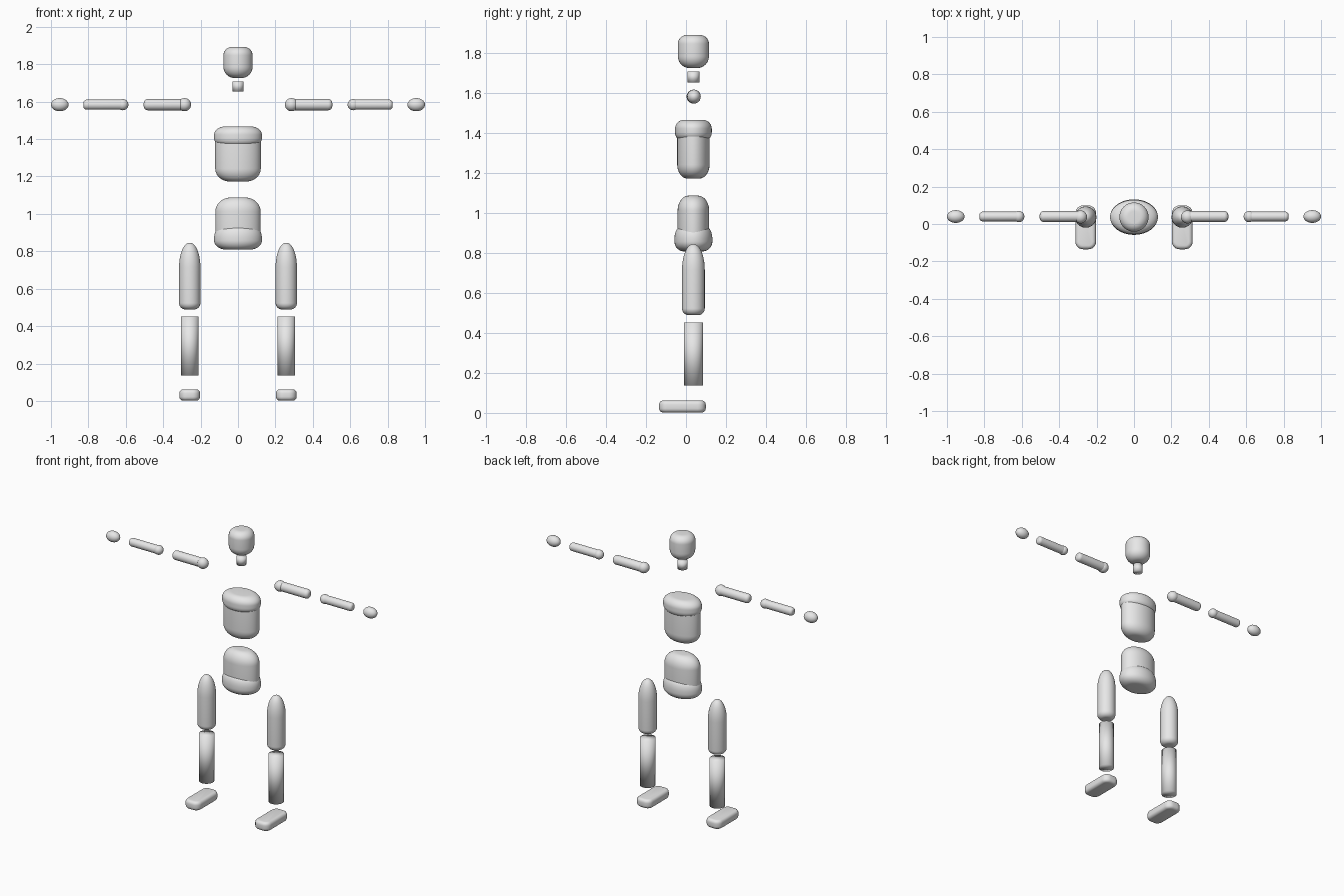
import bpy
import bmesh
import math
from mathutils import Matrix, Vector

cube = bpy.data.objects.get("Cube")
if cube:
    bpy.data.objects.remove(cube, do_unlink=True)

grey = bpy.data.materials.new("plain grey")
grey.use_nodes = True
grey.diffuse_color = (0.8, 0.8, 0.8, 1)
grey.node_tree.nodes["Principled BSDF"].inputs["Base Color"].default_value = (0.8, 0.8, 0.8, 1)

MID_Y = 0.037      # depth of the body's axis
SIDES = 48
STEPS = 10


def finish(name, bm, matrix=Matrix(), sharp=True):
    """Turn a bmesh into a smooth-shaded grey object."""
    bmesh.ops.transform(bm, matrix=matrix, verts=bm.verts)
    bmesh.ops.recalc_face_normals(bm, faces=bm.faces)
    mesh = bpy.data.meshes.new(name)
    bm.to_mesh(mesh)
    bm.free()
    mesh.materials.append(grey)
    obj = bpy.data.objects.new(name, mesh)
    bpy.context.collection.objects.link(obj)
    bpy.ops.object.select_all(action="DESELECT")
    obj.select_set(True)
    bpy.context.view_layer.objects.active = obj
    if sharp:
        bpy.ops.object.shade_smooth_by_angle(angle=math.radians(40))
    else:
        bpy.ops.object.shade_smooth()
    return obj


def rounded_profile(z0, z1, low, high):
    """Unit-radius outline; low and high are (height, inset) of the rounded ends."""
    points = []
    for base, way, ends in ((z0, 1, low), (z1, -1, high)):
        if ends is None:
            arc = [(1, base)]
        else:
            height, inset = ends
            arc = []
            for i in range(STEPS + 1):
                a = math.pi / 2 * i / STEPS
                arc.append((1 - inset + inset * math.sin(a),
                            base + way * height * (1 - math.cos(a))))
        points += arc if way == 1 else arc[::-1]
    return points


def turned(name, x, rx, ry, z0, z1, low=None, high=None, matrix=None, sharp=True):
    """Elliptical turned solid along z with rounded ends."""
    bm = bmesh.new()
    rings = []
    for r, z in rounded_profile(z0, z1, low, high):
        r = max(r, 0.02)
        rings.append([bm.verts.new((rx * r * math.cos(t), ry * r * math.sin(t), z))
                      for t in (2 * math.pi * k / SIDES for k in range(SIDES))])
    for a, b in zip(rings, rings[1:]):
        for k in range(SIDES):
            n = (k + 1) % SIDES
            bm.faces.new((a[k], a[n], b[n], b[k]))
    bm.faces.new(rings[0][::-1])
    bm.faces.new(rings[-1])
    if matrix is None:
        matrix = Matrix.Translation((x, MID_Y, 0))
    return finish(name, bm, matrix, sharp)


def ball(name, centre, radii):
    bm = bmesh.new()
    bmesh.ops.create_uvsphere(bm, u_segments=32, v_segments=20, radius=1)
    return finish(name, bm, Matrix.Translation(centre) @ Matrix.Diagonal(Vector((*radii, 1))))


def foot(name, x):
    """Block rounded in plan, then softened along its rims."""
    bm = bmesh.new()
    bmesh.ops.create_cube(bm, size=1)
    bmesh.ops.transform(bm, matrix=Matrix.Diagonal((0.11, 0.234, 0.06, 1)), verts=bm.verts)
    upright = [e for e in bm.edges if abs(e.verts[0].co.z - e.verts[1].co.z) > 0.01]
    bmesh.ops.bevel(bm, geom=upright, offset=0.04, segments=6, profile=0.5, affect="EDGES")
    rims = [e for e in bm.edges if abs(e.verts[0].co.z - e.verts[1].co.z) < 0.001]
    bmesh.ops.bevel(bm, geom=rims, offset=0.02, segments=4, profile=0.5, affect="EDGES")
    return finish(name, bm, Matrix.Translation((x, -0.018, 0.032)))


# Head and neck
turned("head", 0, 0.078, 0.078, 1.727, 1.893, (0.06, 0.75), (0.045, 0.6))
turned("neck", 0, 0.03, 0.03, 1.655, 1.709, sharp=False)

# Torso
turned("chest", 0, 0.122, 0.081, 1.173, 1.42, (0.07, 0.65), (0.02, 0.2))
turned("upper_chest", 0, 0.128, 0.092, 1.37, 1.468, (0.035, 0.25), (0.045, 0.5))
turned("belly", 0, 0.121, 0.079, 0.86, 1.088, (0.02, 0.2), (0.075, 0.7))
turned("pelvis", 0, 0.128, 0.095, 0.809, 0.93, (0.05, 0.5), (0.06, 0.3))

# Limbs, built once per side
ARM_Z = 1.584
for side, label in ((1, "left"), (-1, "right")):
    along_x = Matrix.Translation((0, MID_Y + 0.003, ARM_Z)) @ Matrix.Rotation(side * math.pi / 2, 4, "Y")
    ball(label + "_shoulder", (side * 0.286, MID_Y + 0.001, ARM_Z), (0.035, 0.035, 0.035))
    turned(label + "_upper_arm", 0, 0.03, 0.029, 0.28, 0.504, (0.015, 0.5), (0.022, 0.7), along_x)
    ball(label + "_elbow", (side * 0.616, MID_Y + 0.003, ARM_Z), (0.03, 0.03, 0.03))
    turned(label + "_forearm", 0, 0.027, 0.026, 0.61, 0.826, (0.015, 0.5), (0.018, 0.6), along_x)
    ball(label + "_hand", (side * 0.953, MID_Y + 0.003, ARM_Z), (0.047, 0.034, 0.035))

    leg_x = side * 0.258
    turned(label + "_thigh", leg_x, 0.057, 0.057, 0.489, 0.845, (0.035, 0.6), (0.13, 0.95))
    turned(label + "_shin", leg_x, 0.047, 0.048, 0.136, 0.452, sharp=False)
    foot(label + "_foot", leg_x)
